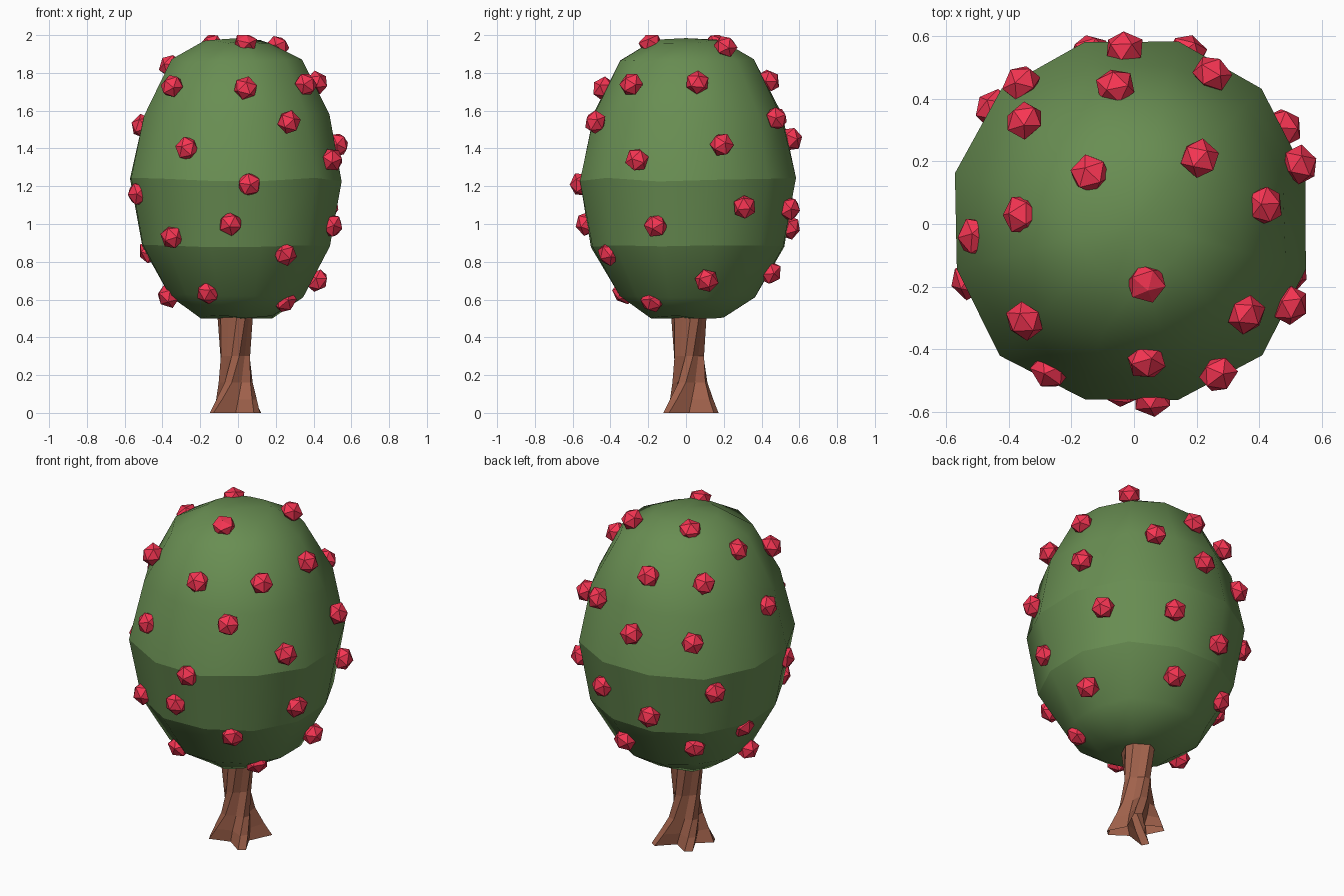
import bpy, bmesh, math, random
from mathutils import Vector, Matrix

if "Cube" in bpy.data.objects:
    bpy.data.objects.remove(bpy.data.objects["Cube"])

random.seed(4)


def material(name, rgb):
    m = bpy.data.materials.new(name)
    m.diffuse_color = (*rgb, 1)
    m.use_nodes = True
    m.node_tree.nodes["Principled BSDF"].inputs["Base Color"].default_value = m.diffuse_color
    return m


def finish(bm, name, mat, smooth=False):
    bmesh.ops.recalc_face_normals(bm, faces=bm.faces)
    for f in bm.faces:
        f.smooth = smooth
    me = bpy.data.meshes.new(name)
    bm.to_mesh(me)
    bm.free()
    me.materials.append(mat)
    ob = bpy.data.objects.new(name, me)
    bpy.context.collection.objects.link(ob)
    return ob


def loft(bm, rings):
    loops = [[bm.verts.new(p) for p in r] for r in rings]
    n = len(loops[0])
    for a, b in zip(loops, loops[1:]):
        for i in range(n):
            j = (i + 1) % n
            bm.faces.new((a[i], a[j], b[j], b[i]))
    return loops


green = material("leaf_green", (0.14, 0.27, 0.085))
red = material("fruit_red", (0.92, 0.035, 0.085))
brown = material("bark_brown", (0.35, 0.12, 0.07))

# Crown: twelve-sided egg with creased horizontal bands
SIDES = 12
profile = [(0.20, 0.507), (0.37, 0.62), (0.525, 0.885), (0.59, 1.235),
           (0.515, 1.58), (0.365, 1.865), (0.18, 1.966)]
bm = bmesh.new()
rings = []
for r, z in profile:
    ring = []
    for i in range(SIDES):
        a = math.radians(15 + 360 * i / SIDES)
        k = r * random.uniform(0.99, 1.01) * (1.025 if i % 3 == 1 else 1)
        ring.append((-0.008 + 0.98 * k * math.cos(a), 0.008 + k * math.sin(a),
                     z + random.uniform(-0.01, 0.01)))
    rings.append(ring)
loops = loft(bm, rings)
for loop, z in ((loops[0], 0.50), (loops[-1], 1.984)):
    tip = bm.verts.new((0, 0, z))
    for i in range(SIDES):
        bm.faces.new((loop[i], loop[(i + 1) % SIDES], tip))
for k in (2, 3):
    for i in range(SIDES):
        bm.edges.get((loops[k][i], loops[k][(i + 1) % SIDES])).smooth = False
finish(bm, "leaf_crown", green, True)

# Trunk: four flared roots twisting into a round stem, open at both ends
root_tips = [(0.105, 0.16), (-0.105, 0.125), (-0.14, -0.07), (0.10, -0.105)]
base = []
for i, tip in enumerate(root_tips):
    t, u = Vector(tip), Vector(root_tips[(i + 1) % 4])
    side = Vector((-t.y, t.x)).normalized() * 0.022
    base += [t - side, t + side, (t + u) * 0.3]
axis = Vector((-0.015, 0.015))
a0 = math.atan2(base[0].y, base[0].x)
trunk_rings = []
for z, flare, r, twist in [(0, 1, 0.1, 0), (0.07, 0.58, 0.09, 6), (0.16, 0.22, 0.08, 16),
                           (0.30, 0.04, 0.077, 30), (0.52, 0, 0.092, 46)]:
    ring = []
    for i, p in enumerate(base):
        a = a0 + math.tau * i / len(base) + math.radians(twist)
        rr = r * (0.88 if i % 3 == 2 else 1.03)
        q = axis + Vector((math.cos(a), math.sin(a))) * rr
        ring.append((*q.lerp(p, flare), z))
    trunk_rings.append(ring)
bm = bmesh.new()
loft(bm, trunk_rings)
finish(bm, "trunk", brown)

# Fruit: faceted balls pressed onto the crown, listed from top to bottom
fruit = [
    (0.04, -0.19, 1.96), (-0.14, 0.16, 1.95), (0.21, 0.21, 1.94), (-0.36, 0.03, 1.84),
    (0.42, 0.06, 1.75), (-0.06, 0.44, 1.76), (0.36, -0.29, 1.74), (-0.35, -0.31, 1.73),
    (-0.35, 0.33, 1.75), (0.04, -0.44, 1.72), (0.25, 0.48, 1.56), (0.27, -0.48, 1.54),
    (-0.51, -0.04, 1.52), (-0.03, 0.56, 1.45), (-0.36, 0.45, 1.44), (0.53, 0.19, 1.42),
    (-0.27, -0.47, 1.40), (0.50, -0.26, 1.34), (0.06, -0.56, 1.21), (-0.53, -0.18, 1.16),
    (-0.45, 0.37, 1.14), (0.48, 0.31, 1.09), (0.17, 0.55, 1.08), (-0.04, -0.53, 1.00),
    (0.50, -0.16, 0.99), (-0.14, 0.55, 0.98), (-0.35, -0.40, 0.93), (-0.47, 0.13, 0.85),
    (0.25, -0.41, 0.84), (-0.31, 0.36, 0.77), (0.09, 0.45, 0.74), (0.42, 0.11, 0.70),
    (-0.16, -0.33, 0.635), (-0.37, -0.06, 0.615), (0.25, -0.18, 0.59)]
bm = bmesh.new()
for x, y, z in fruit:
    normal = Vector((x / 0.33, y / 0.33, (z - 1.24) / 0.56))
    turn = normal.to_track_quat('Z', 'Y').to_matrix().to_4x4()
    m = (Matrix.Translation((x, y, z)) @ turn
         @ Matrix.Rotation(random.uniform(0, math.tau), 4, 'Z')
         @ Matrix.Diagonal((1, 1, 0.85, 1)))
    bmesh.ops.create_icosphere(bm, subdivisions=1, radius=0.066, matrix=m)
# keep the highest fruit level with the two-unit height
for v in bm.verts:
    v.co.z = min(v.co.z, 2.0)
finish(bm, "fruit", red)
